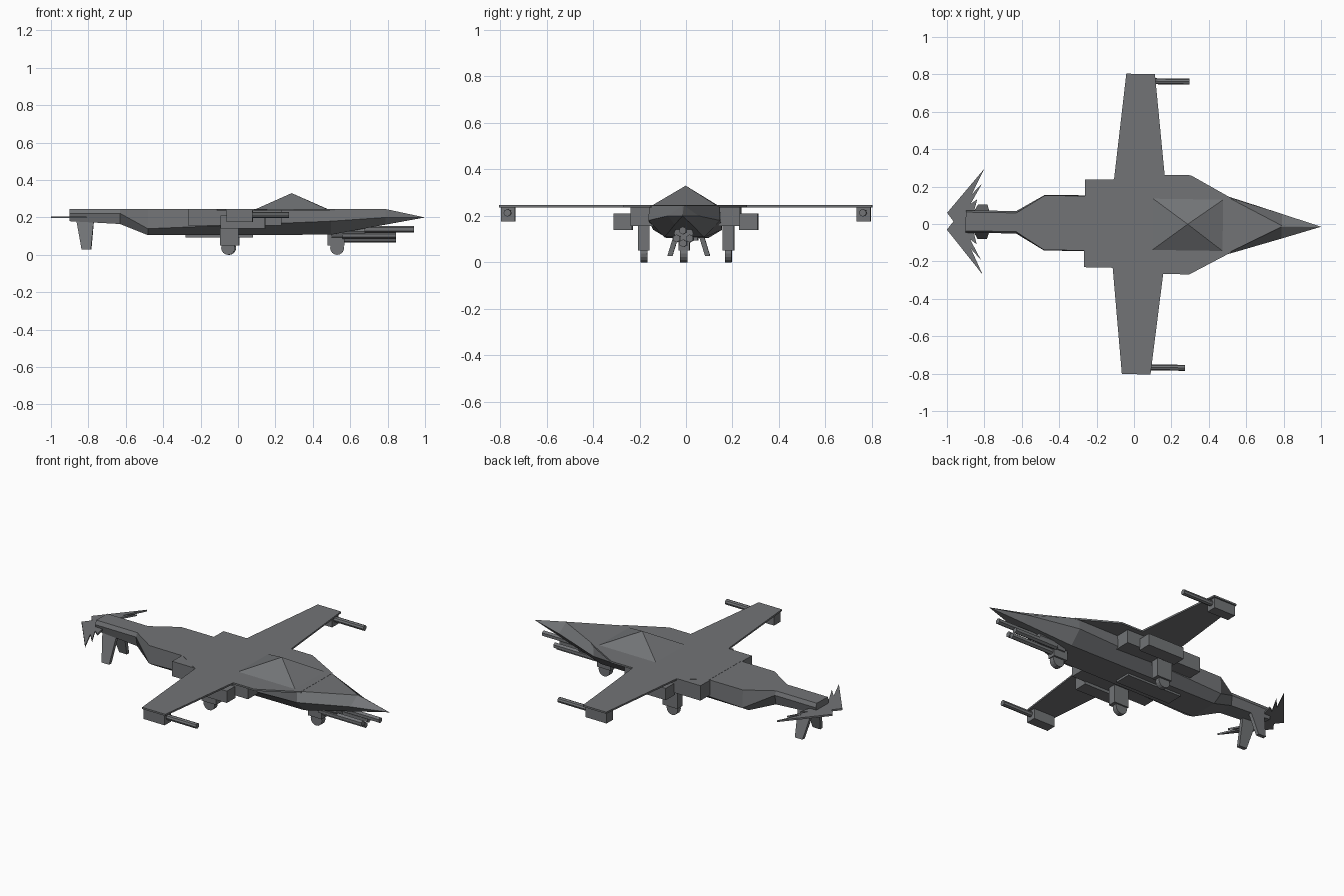
import bpy, bmesh
from math import radians
from mathutils import Matrix, Vector

if "Cube" in bpy.data.objects:
    bpy.data.objects.remove(bpy.data.objects["Cube"])

YAW = Matrix.Rotation(radians(-0.85), 4, 'Z')  # whole craft sits slightly turned

GREY = bpy.data.materials.new("dark_grey")
GREY.diffuse_color = (.168, .174, .182, 1)
GREY.use_nodes = True
GREY.node_tree.nodes["Principled BSDF"].inputs["Base Color"].default_value = GREY.diffuse_color


def finish(bm, name):
    bmesh.ops.recalc_face_normals(bm, faces=bm.faces)
    bm.transform(YAW)
    me = bpy.data.meshes.new(name)
    bm.to_mesh(me)
    bm.free()
    me.materials.append(GREY)
    ob = bpy.data.objects.new(name, me)
    bpy.context.collection.objects.link(ob)
    return ob


def loft(name, rings, tip=None):
    """Skin equal-length point rings; cap both ends or close on a tip point."""
    bm = bmesh.new()
    vs = [[bm.verts.new(p) for p in r] for r in rings]
    n = len(vs[0])
    for a, b in zip(vs, vs[1:]):
        for i in range(n):
            j = (i + 1) % n
            bm.faces.new((a[i], a[j], b[j], b[i]))
    bm.faces.new(vs[0])
    if tip:
        t = bm.verts.new(tip)
        for i in range(n):
            bm.faces.new((vs[-1][i], vs[-1][(i + 1) % n], t))
    else:
        bm.faces.new(vs[-1][::-1])
    return finish(bm, name)


def plate(name, outline, z0, z1):
    return loft(name, [[(x, y, z) for x, y in outline] for z in (z0, z1)])


def box(name, x0, x1, y0, y1, z0, z1):
    return plate(name, [(x0, y0), (x1, y0), (x1, y1), (x0, y1)], z0, z1)


def cyl(name, start, end, r, sides=8):
    a, b = Vector(start), Vector(end)
    bm = bmesh.new()
    m = Matrix.Translation((a + b) / 2) @ (b - a).to_track_quat('Z', 'Y').to_matrix().to_4x4()
    bmesh.ops.create_cone(bm, cap_ends=True, segments=sides, radius1=r, radius2=r,
                          depth=(b - a).length, matrix=m)
    return finish(bm, name)


# Hull: x, half width and height of top, side and bottom edges
sections = [(-.90, .05, .245, .06, .222, .045, .18),
            (-.63, .05, .245, .06, .222, .05, .165),
            (-.48, .145, .245, .148, .14, .09, .105),
            (.50, .15, .245, .155, .18, .085, .108),
            (.79, .003, .245, .066, .20, .037, .162)]
loft("hull", [[(x, wt, zt), (x, ws, zm), (x, wb, zb),
               (x, -wb, zb), (x, -ws, zm), (x, -wt, zt)]
              for x, wt, zt, ws, zm, wb, zb in sections], tip=(1.0, 0, .20))

# Canopy pyramid
loft("canopy", [[(.10, -.137, .246), (.475, -.137, .246),
                 (.475, .137, .246), (.10, .137, .246)]], tip=(.287, .003, .33))

# Wing plate spanning both sides, with leading shoulders
half = [(.52, .145), (.30, .265), (.16, .265), (.10, .803), (-.053, .803),
        (-.11, .24), (-.26, .145)]
plate("wings", half + [(x, -y) for x, y in reversed(half)], .236, .246)

# Belly pack
box("belly_pack", -.28, .08, -.05, .05, .094, .115)

for s, side in ((1, "left"), (-1, "right")):
    def sbox(name, x0, x1, y0, y1, z0, z1):
        box(f"{side}_{name}", x0, x1, s * y0, s * y1, z0, z1)

    # Engine boxes under the wing root
    sbox("engine_box", -.265, .235, .13, .235, .157, .245)
    sbox("outer_box", -.09, .15, .23, .31, .14, .21)
    # Wingtip gun
    sbox("tip_pod", -.05, .09, .735, .795, .175, .24)
    cyl(f"{side}_tip_barrel", (.05, s * .765, .213), (.285, s * .765, .213), .016)
    # Main landing gear
    sbox("gear_leg", -.092, .005, .158, .207, .05, .18)
    cyl(f"{side}_main_wheel", (-.05, s * .167, .037), (-.05, s * .196, .037), .037, 16)
    # Jagged tailplane
    tail = [(-.965, 0), (-1.0, .045), (-.805, .283), (-.87, .145), (-.815, .205),
            (-.875, .095), (-.84, .12), (-.86, .04), (-.86, 0)]
    plate(f"{side}_tailplane", [(x, s * y) for x, y in tail], .196, .206)
    # Splayed ventral fin
    loft(f"{side}_ventral_fin",
         [[(x0, s * y, z), (x1, s * y, z), (x1, s * (y + .022), z), (x0, s * (y + .022), z)]
          for x0, x1, y, z in ((-.865, -.77, .02, .19), (-.835, -.785, .07, .028))])

# Nose gear
box("nose_gear_leg", .48, .57, -.024, .024, .05, .13)
cyl("nose_wheel", (.53, -.018, .037), (.53, .014, .037), .037, 16)

# Chin gun: drum and staggered barrels
cyl("gun_drum", (.50, 0, .125), (.68, 0, .125), .042, 8)
for i, (y, z, x1) in enumerate([(0, .137, .94), (-.028, .103, .845),
                                (.028, .103, .845), (0, .082, .845)]):
    cyl(f"gun_barrel_{i + 1}", (.56, y, z), (x1, y, z), .017, 6)
